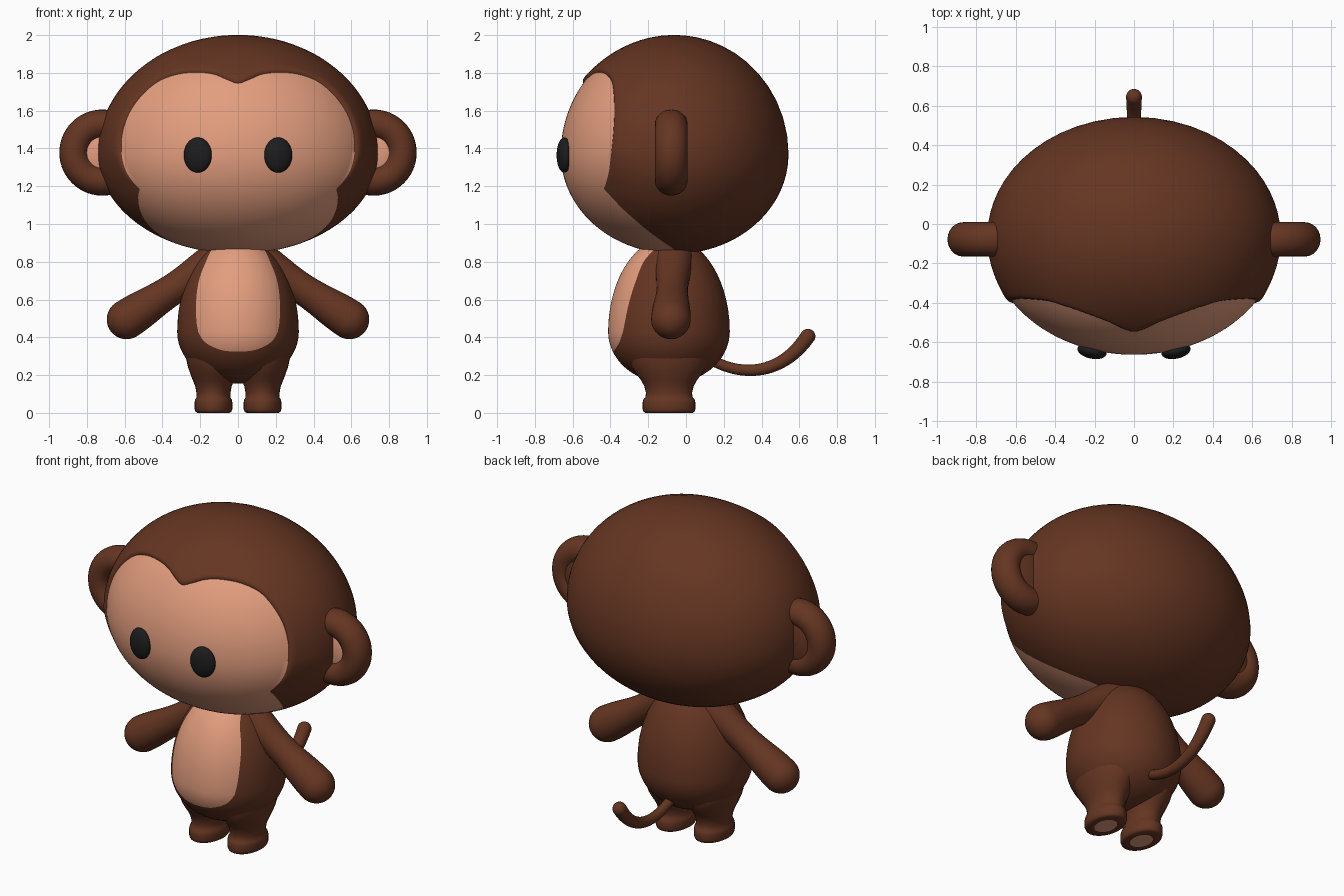
import bpy, bmesh, math
from mathutils import Vector
from mathutils.geometry import interpolate_bezier

if "Cube" in bpy.data.objects:
    bpy.data.objects.remove(bpy.data.objects["Cube"])


def material(name, rgb):
    m = bpy.data.materials.new(name)
    m.diffuse_color = (*rgb, 1)
    m.use_nodes = True
    m.node_tree.nodes["Principled BSDF"].inputs["Base Color"].default_value = m.diffuse_color
    return m


BROWN = material("brown fur", (0.130, 0.036, 0.016))
SKIN = material("peach skin", (0.77, 0.34, 0.21))
BLACK = material("eye black", (0.012, 0.012, 0.013))


def make_object(name, verts, faces, mats, indices=None):
    me = bpy.data.meshes.new(name)
    me.from_pydata([tuple(v) for v in verts], [], faces)
    for m in mats:
        me.materials.append(m)
    if indices:
        me.polygons.foreach_set("material_index", indices)
    bm = bmesh.new()
    bm.from_mesh(me)
    bmesh.ops.recalc_face_normals(bm, faces=bm.faces)
    bm.to_mesh(me)
    bm.free()
    ob = bpy.data.objects.new(name, me)
    bpy.context.collection.objects.link(ob)
    return ob


def bridge(rows):
    """Quads between consecutive rows of vertex indices."""
    out = []
    for a, b in zip(rows, rows[1:]):
        n = len(a)
        out += [(a[i], a[(i + 1) % n], b[(i + 1) % n], b[i]) for i in range(n)]
    return out


def catmull(a, b, c, d, t):
    return 0.5 * (2 * b + (c - a) * t + (2 * a - 5 * b + 4 * c - d) * t * t
                  + (3 * b - a - 3 * c + d) * t ** 3)


def egg_with_patch(name, centre, rx, ry, up, low, half, lip=0.0):
    """Egg shape whose front patch, bounded by a mirrored x/z outline, is skin."""
    centre = Vector(centre)

    def place(u, k=1.0):
        return centre + k * Vector((u.x * rx, u.y * ry, u.z * (up if u.z > 0 else low)))

    def direction(x, z):
        z -= centre.z
        ux, uz = x / rx, z / (up if z > 0 else low)
        return Vector((ux, -math.sqrt(max(0, 1 - ux * ux - uz * uz)), uz)).normalized()

    loop = half + [(-x, z) for x, z in half[-2:0:-1]]
    ctrl = [direction(x, z) for x, z in loop]
    n, sub = len(ctrl), 6
    ring = [catmull(ctrl[i - 1], ctrl[i], ctrl[(i + 1) % n], ctrl[(i + 2) % n], s / sub).normalized()
            for i in range(n) for s in range(sub)]
    front, back = Vector((0, -1, 0)), Vector((0, 1, 0))
    verts, rows, steps = [place(front)], [], 22
    # skin rows from the front pole to the outline
    for j in range(1, steps + 1):
        rows.append(range(len(verts), len(verts) + len(ring)))
        verts += [place(front.slerp(u, j / steps)) for u in ring]
    # fur rows from the outline to the back pole, with a raised rim
    for j in range(1, 28):
        s = (j / 28) ** 1.8
        rise = lip * (1 - math.exp(-150 * s)) * math.exp(-8 * s)
        rows.append(range(len(verts), len(verts) + len(ring)))
        verts += [place(u.slerp(back, s), 1 + rise * min(1, max(0, (u.z + 0.3) / 0.3)))
                  for u in ring]
    verts.append(place(back))
    m, last = len(ring), len(verts) - 1
    faces = [(0, rows[0][i], rows[0][(i + 1) % m]) for i in range(m)] + bridge(rows)
    faces += [(last, rows[-1][i], rows[-1][(i + 1) % m]) for i in range(m)]
    idx = [1 if f < m * steps else 0 for f in range(len(faces))]
    return make_object(name, verts, faces, [BROWN, SKIN], idx)


def loft(name, rings, mats, first_cap=0, n=32):
    """Skin over elliptical rings given as (centre, axis, ra, rb)."""
    verts, rows = [], []
    for c, axis, ra, rb in rings:
        q = Vector((0, 0, 1)).rotation_difference(Vector(axis))
        rows.append(range(len(verts), len(verts) + n))
        for i in range(n):
            a = math.tau * i / n
            verts.append(Vector(c) + q @ Vector((ra * math.cos(a), rb * math.sin(a), 0)))
    faces = [tuple(rows[0]), tuple(rows[-1])] + bridge(rows)
    return make_object(name, verts, faces, mats, [first_cap] + [0] * (len(faces) - 1))


def limb(name, path, radii):
    """Round tube along a path with a hemispherical tip."""
    rings = []
    for i, p in enumerate(path):
        axis = (path[min(i + 1, len(path) - 1)] - path[max(i - 1, 0)]).normalized()
        rings.append((p, axis, radii[i], radii[i]))
    r = radii[-1]
    for k in range(1, 9):
        a = math.pi / 2 * k / 8.3
        rings.append((path[-1] + axis * r * math.sin(a), axis, r * math.cos(a), r * math.cos(a)))
    return loft(name, rings, [BROWN])


def ball(name, loc, scale, mat, turn=0.0):
    bpy.ops.mesh.primitive_uv_sphere_add(segments=40, ring_count=24, location=loc, rotation=(0, 0, turn))
    ob = bpy.context.object
    ob.name, ob.scale = name, scale
    ob.data.materials.append(mat)


# Head with heart-shaped face
egg_with_patch("head", (0, -0.06, 1.37), 0.742, 0.603, 0.63, 0.528,
               [(0, 1.745), (0.06, 1.765), (0.13, 1.793), (0.22, 1.803), (0.33, 1.79), (0.44, 1.743),
                (0.55, 1.63), (0.602, 1.52), (0.618, 1.41), (0.597, 1.29), (0.55, 1.215),
                (0.522, 1.185), (0.528, 1.15), (0.52, 1.08), (0.478, 1.0), (0.365, 0.915),
                (0.205, 0.862), (0, 0.842)], lip=0.028)

# Body with belly patch
egg_with_patch("body", (0, -0.09, 0.43), 0.322, 0.322, 0.50, 0.275,
               [(0, 0.905), (0.08, 0.90), (0.13, 0.875), (0.17, 0.80), (0.207, 0.70), (0.222, 0.58),
                (0.215, 0.45), (0.175, 0.375), (0.09, 0.333), (0, 0.325)])

# Leg profile: height, half width, half depth
LEG = [(0, 0.055, 0.075), (0, 0.085, 0.125), (0.006, 0.095, 0.135), (0.02, 0.1, 0.14),
       (0.055, 0.1, 0.14), (0.07, 0.097, 0.136), (0.08, 0.091, 0.126), (0.105, 0.09, 0.122),
       (0.14, 0.096, 0.13), (0.17, 0.108, 0.146), (0.2, 0.12, 0.168), (0.24, 0.134, 0.195),
       (0.3, 0.148, 0.215), (0.36, 0.15, 0.21), (0.42, 0.12, 0.16)]

for side, s in (("left", -1), ("right", 1)):
    # Legs with skin soles
    loft(side + "_leg", [((s * 0.13, -0.09, z), (0, 0, 1), a, b) for z, a, b in LEG],
         [BROWN, SKIN], first_cap=1)

    # Arms, rooted inside the body under the head
    a, b = Vector((s * 0.09, -0.065, 0.82)), Vector((s * 0.59, -0.08, 0.495))
    limb(side + "_arm", [a.lerp(b, i / 12) for i in range(13)],
         [0.105 - 0.022 * math.sin(math.pi * i / 12) ** 2 for i in range(13)])

    # Ears: rim, back and inner skin
    bpy.ops.mesh.primitive_torus_add(major_radius=0.149, minor_radius=0.079, major_segments=56,
                                     minor_segments=24, location=(s * 0.718, -0.078, 1.378),
                                     rotation=(math.pi / 2, 0, 0))
    rim = bpy.context.object
    rim.name, rim.scale = side + "_ear_rim", (1, 1, 1.1)
    rim.data.materials.append(BROWN)
    ball(side + "_ear_back", (s * 0.718, -0.06, 1.378), (0.19, 0.068, 0.19), BROWN)
    ball(side + "_ear_inner", (s * 0.718, -0.1, 1.378), (0.12, 0.035, 0.12), SKIN)

    # Eyes
    ball(side + "_eye", (s * 0.213, -0.645, 1.365), (0.075, 0.038, 0.093), BLACK, s * 0.2)

# Tail
path = interpolate_bezier(Vector((0, 0.12, 0.29)), Vector((0, 0.28, 0.19)),
                          Vector((0, 0.50, 0.19)), Vector((0, 0.645, 0.405)), 24)
limb("tail", path, [0.028 + 0.012 * (i / 23) ** 2 for i in range(24)])

# Smooth shading everywhere except real edges
bpy.ops.object.select_all(action='SELECT')
bpy.context.view_layer.objects.active = bpy.data.objects["head"]
bpy.ops.object.shade_smooth_by_angle(angle=math.radians(50))
